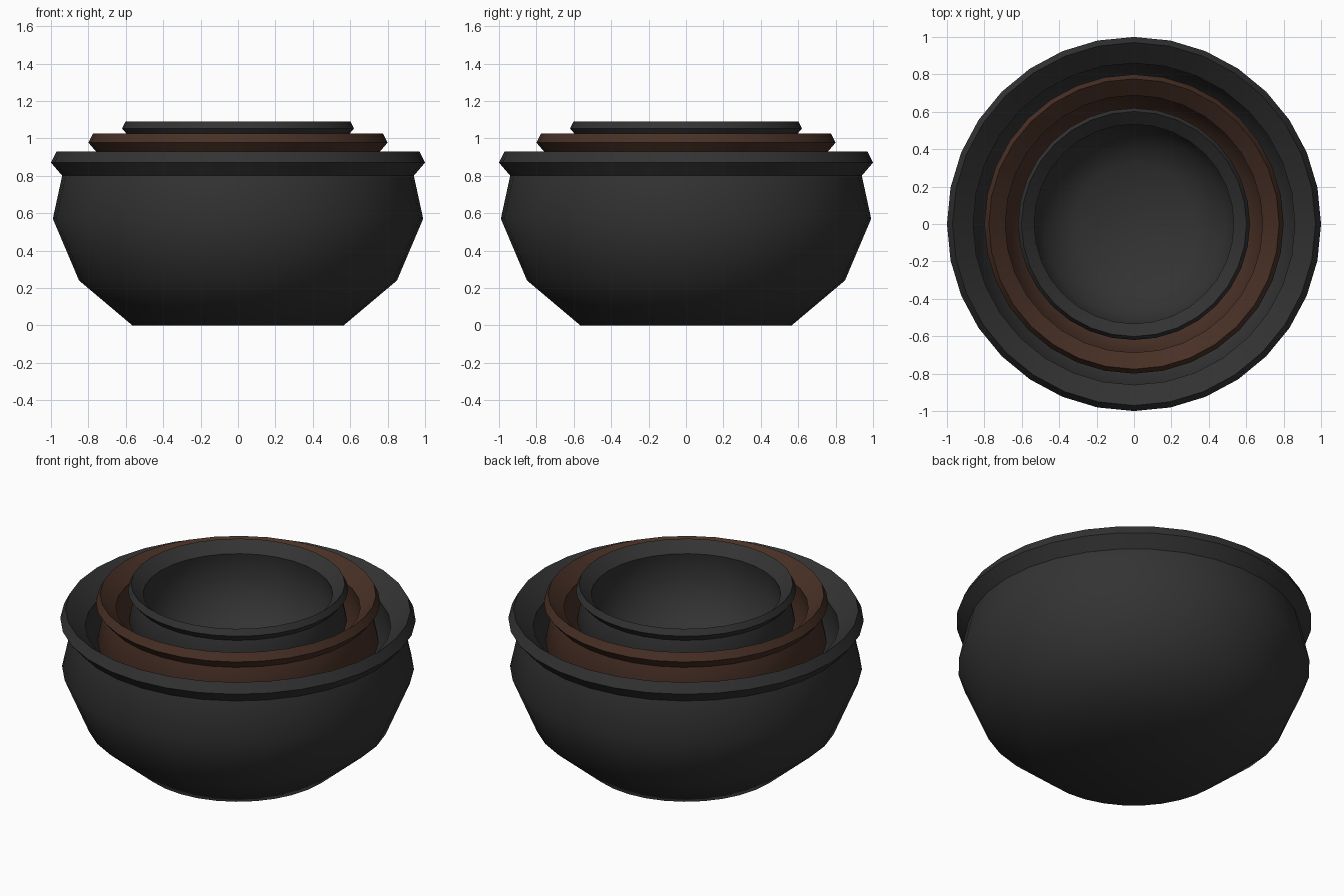
import bpy, bmesh, math

cube = bpy.data.objects.get("Cube")
if cube:
    bpy.data.objects.remove(cube, do_unlink=True)

SIDES = 32


def material(name, rgb):
    m = bpy.data.materials.new(name)
    m.use_nodes = True
    m.diffuse_color = (*rgb, 1)
    bsdf = m.node_tree.nodes["Principled BSDF"]
    bsdf.inputs["Base Color"].default_value = (*rgb, 1)
    bsdf.inputs["Roughness"].default_value = 0.8
    return m


charcoal = material("charcoal glaze", (0.033, 0.033, 0.033))
brown = material("brown glaze", (0.066, 0.030, 0.019))

# Bowl section (radius, height): base, outer wall, neck, rim, inner wall, floor
PROFILE = [(0, 0), (0.565, 0), (0.85, 0.24), (0.99, 0.57), (0.94, 0.80),
           (1.0, 0.87), (0.97, 0.93), (0.86, 0.83),
           (0.91, 0.57), (0.78, 0.28), (0.52, 0.07), (0, 0.07)]


def bowl(name, scale, rim_top, mat):
    base = rim_top - 0.93 * scale
    bm = bmesh.new()
    verts = [bm.verts.new((r * scale, 0, base + z * scale)) for r, z in PROFILE]
    edges = [bm.edges.new(pair) for pair in zip(verts, verts[1:])]
    bmesh.ops.spin(bm, geom=verts + edges, cent=(0, 0, 0), axis=(0, 0, 1),
                   angle=math.tau, steps=SIDES)
    bmesh.ops.remove_doubles(bm, verts=bm.verts[:], dist=0.0005)
    bmesh.ops.recalc_face_normals(bm, faces=bm.faces[:])
    mesh = bpy.data.meshes.new(name)
    bm.to_mesh(mesh)
    bm.free()
    mesh.materials.append(mat)
    obj = bpy.data.objects.new(name, mesh)
    bpy.context.collection.objects.link(obj)
    bpy.ops.object.select_all(action="DESELECT")
    obj.select_set(True)
    bpy.context.view_layer.objects.active = obj
    bpy.ops.object.shade_smooth_by_angle(angle=math.radians(45))


# Three nested bowls, each standing a little higher than the one around it
bowl("large_bowl", 1.0, 0.93, charcoal)
bowl("medium_bowl", 0.8, 1.025, brown)
bowl("small_bowl", 0.62, 1.09, charcoal)
